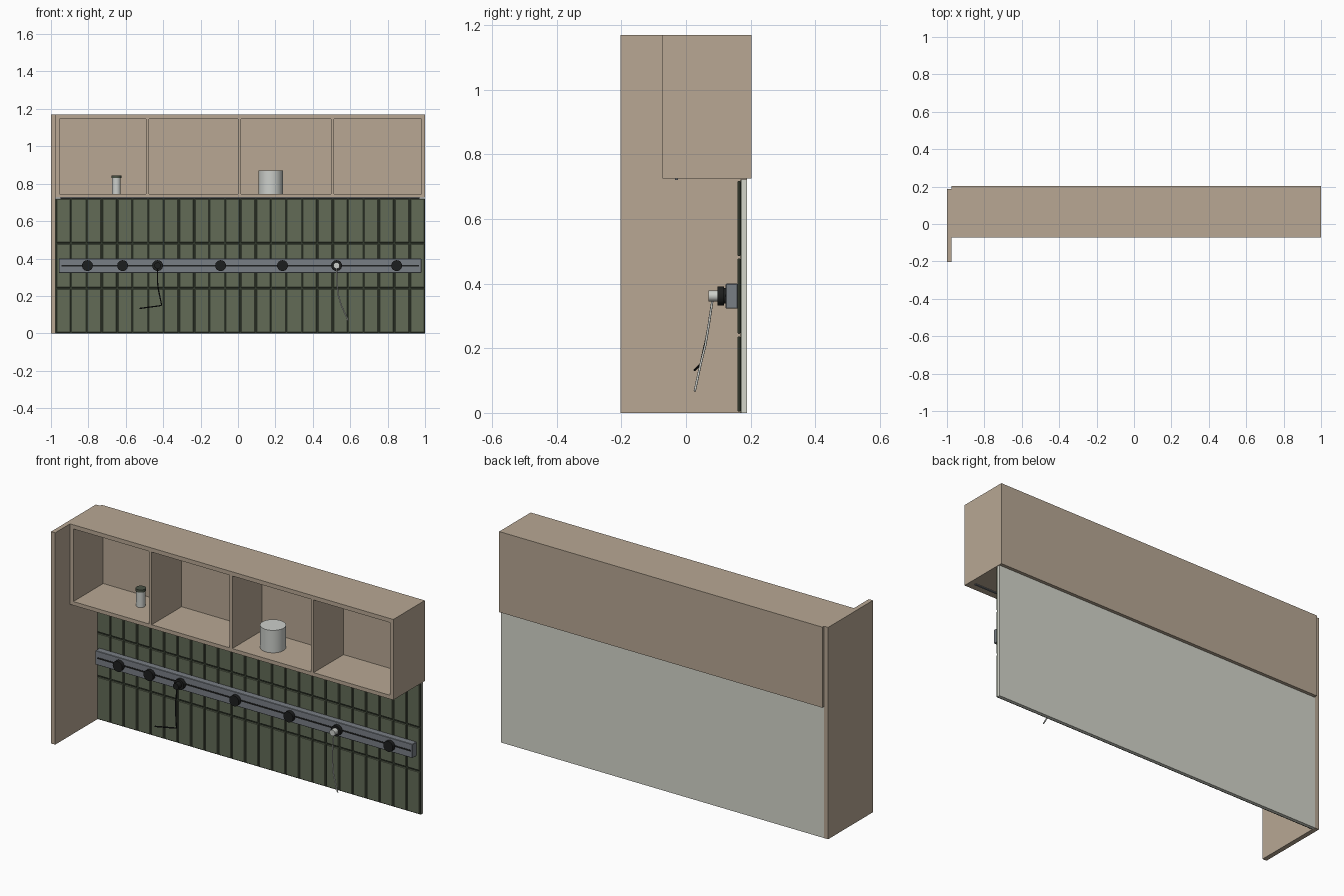
import bpy, math
from mathutils import Vector

if "Cube" in bpy.data.objects:
    bpy.data.objects.remove(bpy.data.objects["Cube"])


def material(name, rgb):
    m = bpy.data.materials.new(name)
    m.diffuse_color = (*rgb, 1)
    m.use_nodes = True
    m.node_tree.nodes["Principled BSDF"].inputs["Base Color"].default_value = m.diffuse_color
    return m


WOOD = material("light wood", (0.48, 0.39, 0.296))
TILE = material("green tile", (0.122, 0.146, 0.094))
GROUT = material("dark green grout", (0.032, 0.042, 0.026))
BACKING = material("pale grey board", (0.66, 0.67, 0.60))
METAL = material("grey metal", (0.19, 0.21, 0.235))
BLACK = material("black plastic", (0.012, 0.013, 0.013))
WHITE = material("off white", (0.60, 0.62, 0.59))
LID = material("dark lid", (0.07, 0.085, 0.06))


def box(name, x0, x1, y0, y1, z0, z1, mat, bevel=0):
    v = [(x, y, z) for x in (x0, x1) for y in (y0, y1) for z in (z0, z1)]
    f = [(0, 1, 3, 2), (4, 6, 7, 5), (0, 4, 5, 1), (2, 3, 7, 6), (0, 2, 6, 4), (1, 5, 7, 3)]
    me = bpy.data.meshes.new(name)
    me.from_pydata(v, [], f)
    me.materials.append(mat)
    ob = bpy.data.objects.new(name, me)
    bpy.context.collection.objects.link(ob)
    if bevel:
        b = ob.modifiers.new("bevel", 'BEVEL')
        b.width = bevel
        b.segments = 1
    return ob


def cylinder(name, a, b, r, mat, sides=32):
    a, b = Vector(a), Vector(b)
    d = b - a
    bpy.ops.mesh.primitive_cylinder_add(vertices=sides, radius=r, depth=d.length, location=(a + b) / 2,
                                        rotation=d.to_track_quat('Z', 'Y').to_euler())
    ob = bpy.context.object
    ob.name = name
    ob.data.materials.append(mat)
    bpy.ops.object.shade_smooth_by_angle(angle=math.radians(40))
    return ob


def cable(name, points, r, mat):
    cu = bpy.data.curves.new(name, 'CURVE')
    cu.dimensions = '3D'
    cu.bevel_depth = r
    cu.bevel_resolution = 2
    cu.use_fill_caps = True
    s = cu.splines.new('POLY')
    s.points.add(len(points) - 1)
    for p, co in zip(s.points, points):
        p.co = (*co, 1)
    cu.materials.append(mat)
    ob = bpy.data.objects.new(name, cu)
    bpy.context.collection.objects.link(ob)


# Tall end panel
L = -0.975
box("end_panel", -1, L, -0.203, 0.188, 0, 1.17, WOOD)

# Open shelf cabinet
box("cabinet_back", L, 1, 0.188, 0.202, 0.725, 1.17, WOOD)
box("cabinet_top", L, 1, -0.073, 0.188, 1.147, 1.17, WOOD)
box("cabinet_bottom", L + 0.02, 0.98, -0.073, 0.188, 0.725, 0.746, WOOD)
for name, x0, x1 in (("cabinet_left", L, -0.955), ("cabinet_right", 0.98, 1)):
    box(name, x0, x1, -0.073, 0.188, 0.725, 1.147, WOOD)
for x in (-0.484, 0.008, 0.505):
    box("divider", x - 0.008, x + 0.008, -0.073, 0.188, 0.746, 1.147, WOOD)
box("under_cabinet_strip", -0.95, 0.97, -0.034, -0.024, 0.721, 0.725, METAL)

# Tiled splashback on a backing board
box("backing_board", L, 1, 0.172, 0.188, 0, 0.722, BACKING)
box("grout", L, 1, 0.168, 0.172, 0, 0.722, GROUT)
COLS, ROWS, GAP = 24, 3, 0.004
w, h = 1.975 / COLS, 0.722 / ROWS
for i in range(COLS):
    for j in range(ROWS):
        box("tile", L + i * w + GAP, L + (i + 1) * w - GAP, 0.16, 0.168,
            j * h + GAP, (j + 1) * h - GAP, TILE, 0.002)

# Power rail with a dark slot
RZ = 0.362
box("power_rail", -0.958, 0.98, 0.123, 0.16, 0.323, 0.40, METAL, 0.002)
box("rail_slot", -0.945, 0.967, 0.121, 0.124, RZ - 0.004, RZ + 0.004, BLACK)

# Round sockets
for x in (-0.805, -0.617, -0.43, -0.093, 0.238, 0.527, 0.848):
    cylinder("socket_base", (x, 0.123, RZ), (x, 0.117, RZ), 0.024, BLACK)
    cylinder("socket", (x, 0.118, RZ), (x, 0.098, RZ), 0.029, BLACK)

# Plugs with hanging cables
for x, mat in ((-0.43, BLACK), (0.527, WHITE)):
    cylinder("plug", (x, 0.098, RZ), (x, 0.070, RZ), 0.017, mat, 24)
cable("black_cable", [(-0.43, 0.082, 0.35), (-0.43, 0.07, 0.27), (-0.425, 0.063, 0.23), (-0.408, 0.045, 0.15),
                      (-0.42, 0.042, 0.147), (-0.527, 0.027, 0.133)], 0.0035, BLACK)
cable("white_cable", [(0.527, 0.082, 0.35), (0.529, 0.07, 0.27), (0.535, 0.06, 0.21), (0.552, 0.045, 0.15),
                      (0.59, 0.027, 0.067)], 0.0035, WHITE)

# Pot and lidded jar on the shelf
cylinder("pot", (0.175, 0.056, 0.746), (0.175, 0.056, 0.87), 0.065, WHITE, 48)
cylinder("jar", (-0.65, 0.08, 0.746), (-0.65, 0.08, 0.83), 0.023, WHITE)
cylinder("jar_lid", (-0.65, 0.08, 0.83), (-0.65, 0.08, 0.845), 0.026, LID)
